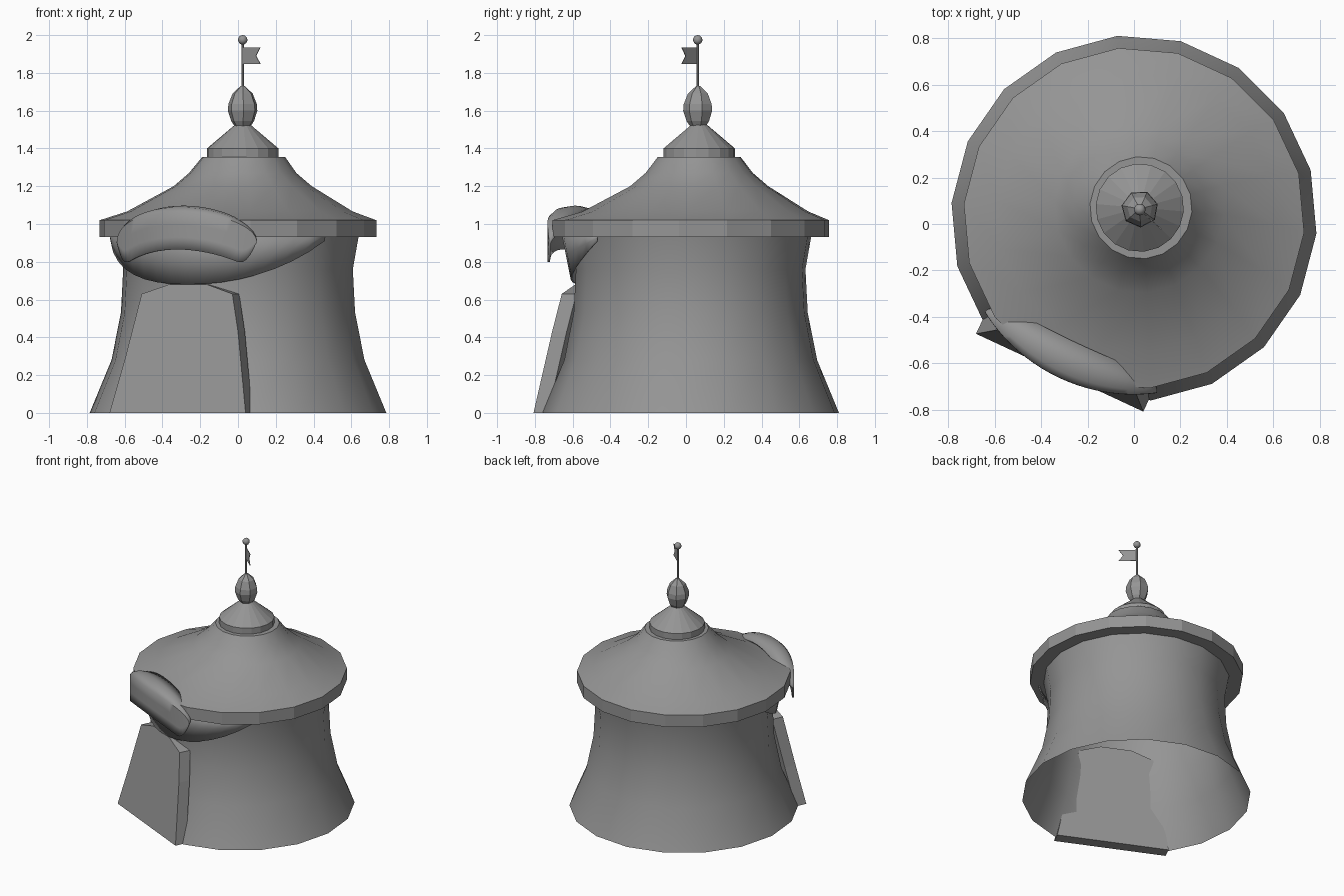
import bpy, bmesh, math
from mathutils import Vector

old = bpy.data.objects.get("Cube")
if old:
    bpy.data.objects.remove(old, do_unlink=True)

grey = bpy.data.materials.new("plain grey")
grey.use_nodes = True
colour = (0.3, 0.3, 0.3, 1)
grey.diffuse_color = colour
grey.node_tree.nodes["Principled BSDF"].inputs["Base Color"].default_value = colour

CX, CY = 0.0, 0.025          # centre of the wall
TX, TY = 0.025, 0.07         # centre of the leaning roof top
TURN = math.radians(15.2)    # rotation of the facets
DOOR = math.radians(244.8)   # direction the entrance faces
SIDES = 18


def polar(angle, r, z, cx=CX, cy=CY):
    return Vector((cx + r * math.cos(angle), cy + r * math.sin(angle), z))


def finish(name, bm, smooth=None):
    bmesh.ops.recalc_face_normals(bm, faces=bm.faces)
    mesh = bpy.data.meshes.new(name)
    bm.to_mesh(mesh)
    bm.free()
    mesh.materials.append(grey)
    obj = bpy.data.objects.new(name, mesh)
    bpy.context.collection.objects.link(obj)
    if smooth:
        bpy.ops.object.select_all(action='DESELECT')
        obj.select_set(True)
        bpy.context.view_layer.objects.active = obj
        bpy.ops.object.shade_smooth_by_angle(angle=math.radians(smooth))
    return obj


def grid(rows, closed):
    """Skin rows of points with quads."""
    bm = bmesh.new()
    vs = [[bm.verts.new(p) for p in row] for row in rows]
    n = len(vs[0])
    for a, b in zip(vs, vs[1:]):
        for i in range(n if closed else n - 1):
            j = (i + 1) % n
            bm.faces.new((a[i], a[j], b[j], b[i]))
    return bm, vs


def lathe(name, profile, sides=SIDES, turn=TURN, smooth=None, caps=(True, True)):
    """Profile entries are radius, height, centre x, centre y."""
    rows = [[polar(turn + math.tau * i / sides, r, z, x, y) for i in range(sides)]
            for r, z, x, y in profile]
    bm, vs = grid(rows, True)
    for wanted, ring in zip(caps, (vs[0], vs[-1])):
        if wanted:
            bm.faces.new(ring)
    return finish(name, bm, smooth)


def door_y(x, z):
    """Leaning plane of the entrance front."""
    return -0.64 - 0.465 * (x + 0.32) + 0.186 * z


# Flared wall, open below, pressed in behind the entrance panel
wall = lathe("wall", [(r, z, CX, CY) for r, z in
             ((0.788, 0), (0.672, 0.28), (0.622, 0.53), (0.61, 0.76), (0.64, 0.93))],
             smooth=35, caps=(False, False))
for v in wall.data.vertices:
    if -0.6 < v.co.x < 0.02 and v.co.y < 0 and v.co.z < 0.6:
        v.co.y = max(v.co.y, door_y(v.co.x, v.co.z) + 0.04)

# Roof with a concave slope, and the band around its edge
lathe("roof", [(0.735, 1.02, CX, CY), (0.6, 1.066, 0.01, 0.05), (0.367, 1.2, TX, TY),
               (0.285, 1.27, TX, TY), (0.22, 1.355, 0.03, TY)],
      smooth=35, caps=(False, True))
lathe("roof_band", [(0.64, 0.93, CX, CY), (0.735, 0.93, CX, CY), (0.735, 1.02, CX, CY)],
      caps=(False, False))

# Small upper roof, finial, pole and ball
lathe("upper_roof", [(0.19, 1.35, TX, TY), (0.19, 1.4, TX, TY), (0.03, 1.535, TX, TY)])
lathe("finial", [(r, z, TX, 0.065) for r, z in
      ((0.045, 1.52), (0.062, 1.545), (0.08, 1.6), (0.077, 1.635),
       (0.055, 1.69), (0.012, 1.73))], sides=7)
lathe("flag_pole", [(0.008, 1.7, TX, 0.062), (0.008, 1.96, TX, 0.062)], sides=8)
bm = bmesh.new()
bmesh.ops.create_uvsphere(bm, u_segments=12, v_segments=8, radius=0.025)
bmesh.ops.translate(bm, verts=bm.verts, vec=(TX, 0.062, 1.975))
finish("pole_ball", bm, 40)

# Swallow-tailed flag
bm = bmesh.new()
bm.faces.new([bm.verts.new((TX + d, 0.062 - 0.88 * d, z)) for d, z in
              ((0, 1.848), (0.095, 1.848), (0.072, 1.89), (0.095, 1.935), (0, 1.935))])
flag = finish("flag", bm)
flag.modifiers.new("thickness", 'SOLIDIFY').thickness = 0.004

# Entrance panel leaning against the wall
bm = bmesh.new()
outline = ((-0.68, 0), (-0.6, 0.28), (-0.51, 0.63), (-0.365, 0.68),
           (-0.165, 0.68), (-0.03, 0.63), (0.0, 0.43), (0.04, 0))
front = bm.faces.new([bm.verts.new((x, door_y(x, z), z)) for x, z in outline])
back = bmesh.ops.extrude_face_region(bm, geom=[front], use_keep_orig=True)["geom"]
inward = Vector((-math.cos(DOOR), -math.sin(DOOR), 0)) * 0.085
bmesh.ops.translate(bm, verts=[g for g in back if isinstance(g, bmesh.types.BMVert)],
                    vec=inward)
finish("entrance_panel", bm)

# Cloth swag hanging below the roof band over the entrance
rows = [[], [], []]
for i in range(17):
    t = i / 8 - 1
    low = 0.68 + 0.23 * abs(t) ** 2.2
    for k, row in enumerate(rows):
        z = low + (0.94 - low) * k / 2
        row.append(polar(DOOR + math.radians(68) * t, 0.63 + 0.2 * (z - 0.68), z))
swag = finish("entrance_swag", grid(rows, False)[0], 40)
swag.modifiers.new("thickness", 'SOLIDIFY').thickness = 0.008

# Rounded awning that wraps the band and curls back over the roof
rows = [[] for _ in range(7)]
for i in range(33):
    t = math.sin(math.pi * (i / 32 - 0.5))
    c = math.sqrt(max(0, 1 - t * t))
    a = abs(t)
    low = 0.865 - 0.11 * a * a if a < 0.8 else 0.795 + 0.105 * ((a - 0.8) / 0.2) ** 2
    high = 0.9 + 0.16 * c
    angle = DOOR + math.radians(32.5) * t
    for k in range(4):
        rows[k].append(polar(angle, 0.752, low + (high - low) * k / 3))
    for k, (inset, lift) in enumerate(((0.025, 0.022), (0.075, 0.03), (0.16, 0.012))):
        rows[4 + k].append(polar(angle, 0.752 - inset * c, high + lift * c))
bm = grid(rows, False)[0]
bmesh.ops.remove_doubles(bm, verts=bm.verts, dist=0.0005)
awning = finish("awning", bm, 50)
thick = awning.modifiers.new("thickness", 'SOLIDIFY')
thick.thickness = 0.014
thick.offset = 0
